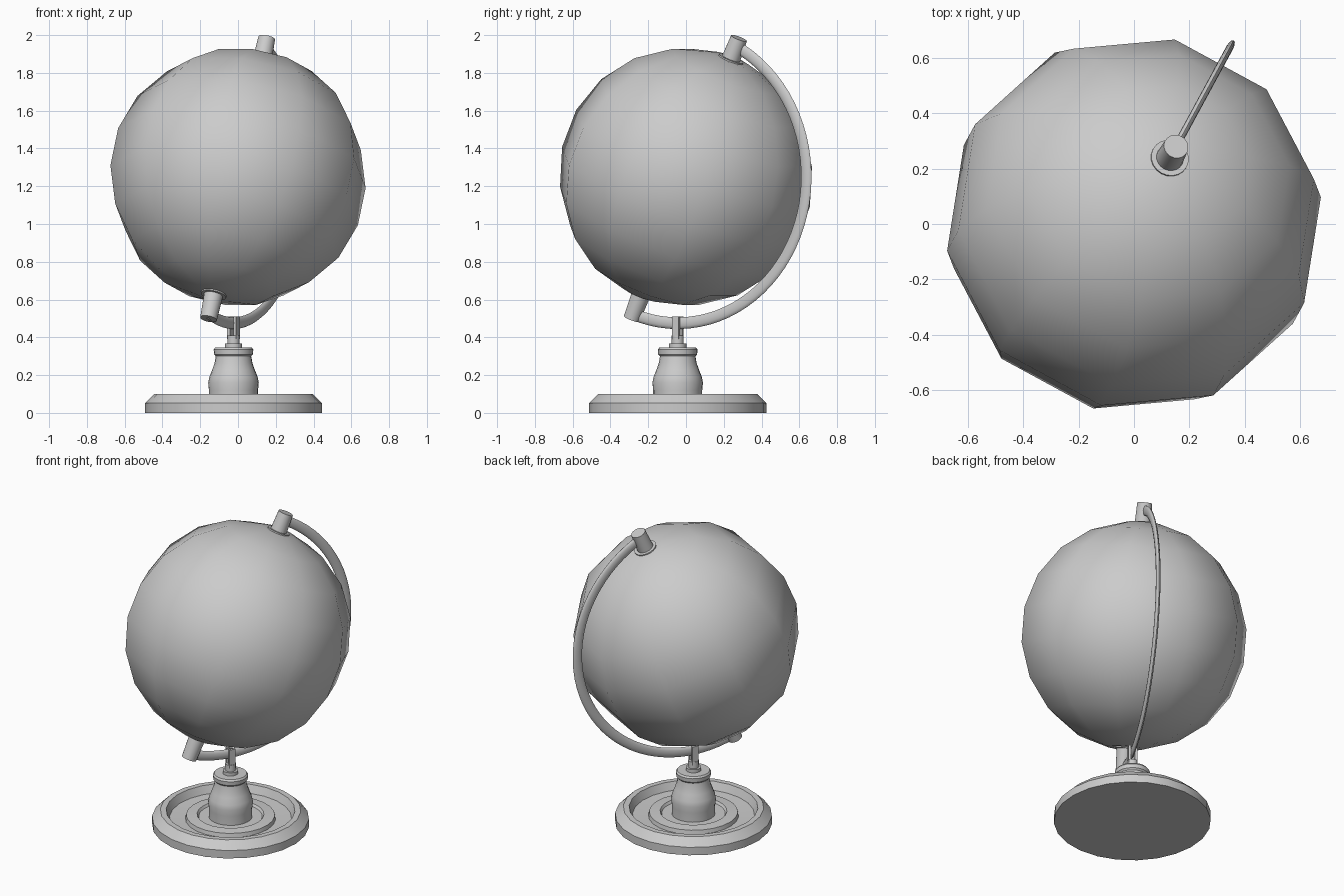
import bpy, bmesh
from math import sin, cos, pi, radians
from mathutils import Matrix, Vector

if "Cube" in bpy.data.objects:
    bpy.data.objects.remove(bpy.data.objects["Cube"])

C = Vector((0, 0, 1.25))                       # globe centre
TURN = Matrix.Rotation(radians(61.5), 4, 'Z')  # heading of the arm plane
TILT = Matrix.Translation(C) @ TURN @ Matrix.Rotation(radians(23.5), 4, 'Y')
S0 = -0.05                                     # stand offset inside the arm plane
STAND = TURN @ Matrix.Translation((S0, 0, 0))


def finish(name, bm, angle=30):
    bmesh.ops.recalc_face_normals(bm, faces=bm.faces)
    me = bpy.data.meshes.new(name)
    bm.to_mesh(me)
    bm.free()
    ob = bpy.data.objects.new(name, me)
    bpy.context.collection.objects.link(ob)
    bpy.ops.object.select_all(action='DESELECT')
    ob.select_set(True)
    bpy.context.view_layer.objects.active = ob
    bpy.ops.object.shade_smooth_by_angle(angle=radians(angle))
    return ob


def skin(bm, rings):
    """Bridge consecutive closed rings of points and cap both ends."""
    vs = [[bm.verts.new(p) for p in r] for r in rings]
    n = len(vs[0])
    for a, b in zip(vs, vs[1:]):
        for i in range(n):
            j = (i + 1) % n
            bm.faces.new((a[i], a[j], b[j], b[i]))
    bm.faces.new(vs[0])
    bm.faces.new(vs[-1])


def lathe(name, profile, mat, seg=24, phase=0.0, angle=30):
    bm = bmesh.new()
    skin(bm, [[mat @ Vector((r * cos(phase + 2 * pi * i / seg),
                             r * sin(phase + 2 * pi * i / seg), z))
               for i in range(seg)] for r, z in profile])
    return finish(name, bm, angle)


# Low-poly globe, ten segments, rings straddling the equator
R = 0.685
lats = [radians(a) for a in range(-81, 82, 18)]
lathe("globe", [(R * cos(a), R * sin(a)) for a in lats], TILT, 10, pi / 2, 80)

# Axle pins and washers at both poles
for name, s, end in (("top", 1, 0.80), ("bottom", -1, 0.82)):
    lathe(name + "_pin", [(0.051, s * 0.66), (0.045, s * end)], TILT, 20)
    lathe(name + "_washer", [(0.069, s * 0.66), (0.069, s * 0.684)], TILT, 20)

# Curved support arm with a flattened oval section
bm = bmesh.new()
rings = []
for k in range(41):
    t = radians(64 - 175 * k / 40)
    ring = []
    for i in range(12):
        a = 2 * pi * i / 12
        r = 0.775 + 0.031 * cos(a)
        ring.append(TURN @ Vector((S0 + r * cos(t), 0.013 * sin(a), C.z + r * sin(t))))
    rings.append(ring)
skin(bm, rings)
finish("arm", bm, 40)

# Fork that grips the arm
bm = bmesh.new()
for s in (-1, 1):
    m = STAND @ Matrix.Translation((0, s * 0.019, 0.45)) @ Matrix.Diagonal((0.04, 0.016, 0.12, 1))
    bmesh.ops.create_cube(bm, size=1, matrix=m)
finish("fork", bm)

# Turned stem
lathe("stem", [(0.13, 0.06), (0.13, 0.12), (0.134, 0.16), (0.128, 0.19), (0.112, 0.23),
               (0.1, 0.265), (0.094, 0.3), (0.103, 0.31), (0.105, 0.335), (0.097, 0.346),
               (0.046, 0.346), (0.046, 0.367), (0.032, 0.367), (0.032, 0.41)], STAND, 24)

# Round base with raised rim and inner step
lathe("base", [(0.469, 0), (0.469, 0.052), (0.42, 0.1), (0.385, 0.1), (0.365, 0.05),
               (0.27, 0.045), (0.265, 0.07), (0.2, 0.075), (0.19, 0.06), (0.1, 0.06)],
      STAND, 24)
